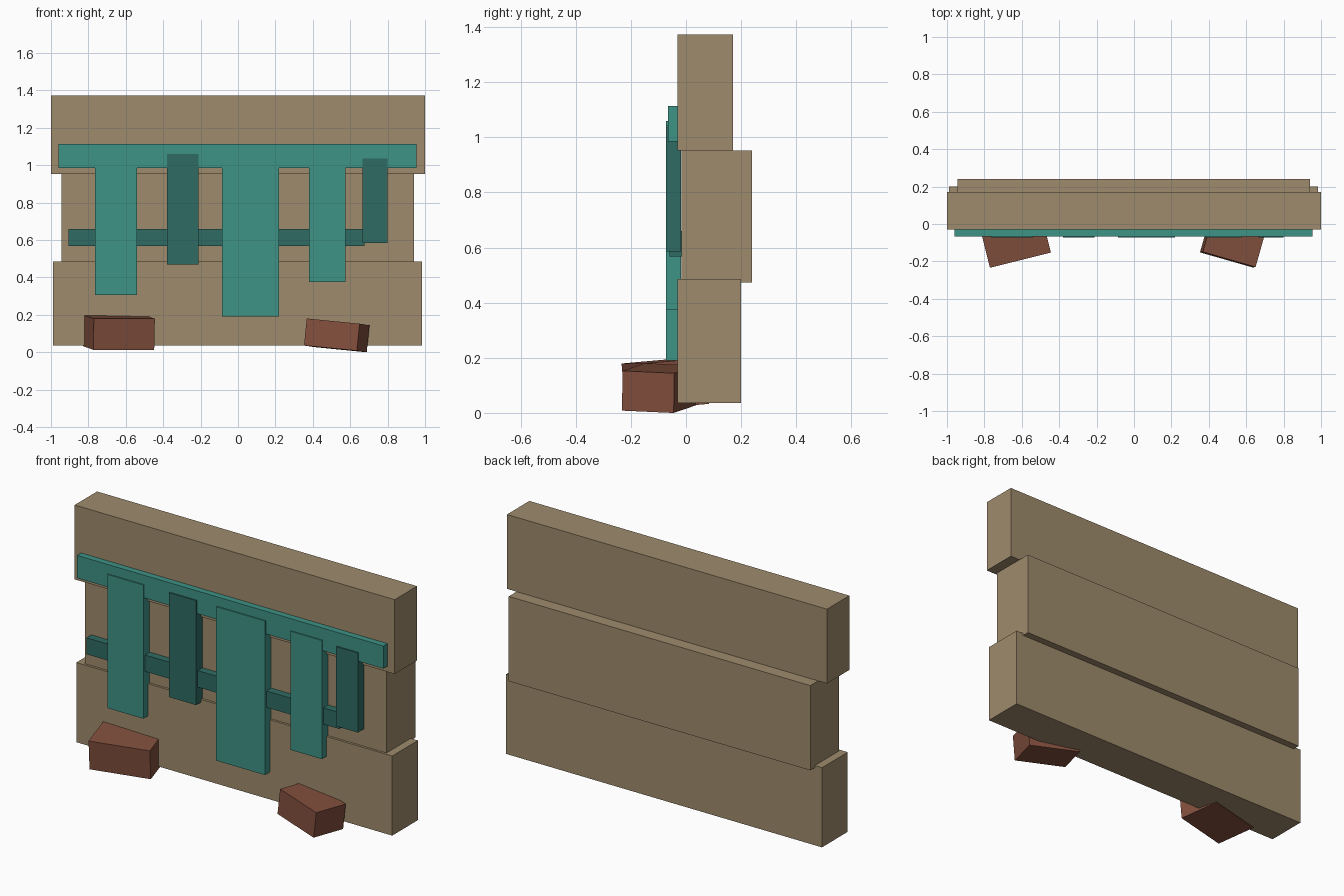
import bpy
from math import radians

cube = bpy.data.objects.get("Cube")
if cube:
    bpy.data.objects.remove(cube, do_unlink=True)


def material(name, rgb):
    """Flat colour given as 0-255 display values, stored as linear."""
    lin = [((c / 255 + 0.055) / 1.055) ** 2.4 for c in rgb]
    mat = bpy.data.materials.new(name)
    mat.use_nodes = True
    mat.diffuse_color = (*lin, 1)
    bsdf = mat.node_tree.nodes["Principled BSDF"]
    bsdf.inputs["Base Color"].default_value = (*lin, 1)
    bsdf.inputs["Roughness"].default_value = 0.9
    return mat


tan = material("tan wood", (159, 139, 109))
teal = material("teal paint", (62, 147, 134))
dark_teal = material("dark teal paint", (47, 107, 99))
brick_red = material("brick red", (130, 79, 61))


def block(name, mat, centre, size, rotation=(0, 0, 0)):
    bpy.ops.mesh.primitive_cube_add(size=1, location=centre)
    obj = bpy.context.object
    obj.name = obj.data.name = name
    obj.scale = size
    bpy.ops.object.transform_apply(location=False, rotation=False, scale=True)
    obj.rotation_euler = [radians(a) for a in rotation]
    obj.data.materials.append(mat)
    return obj


def span(name, mat, x, y, z):
    """Block given by its (min, max) range on each axis."""
    ranges = (x, y, z)
    return block(name, mat, [(a + b) / 2 for a, b in ranges],
                 [b - a for a, b in ranges])


# Three stacked wall planks
span("bottom_plank", tan, (-0.99, 0.985), (-0.03, 0.2), (0.036, 0.486))
span("middle_plank", tan, (-0.945, 0.94), (-0.017, 0.24), (0.474, 0.953))
span("top_plank", tan, (-1, 1), (-0.03, 0.17), (0.953, 1.373))

# Horizontal rails
span("upper_rail", teal, (-0.96, 0.955), (-0.066, -0.02), (0.985, 1.113))
span("lower_rail", dark_teal, (-0.905, 0.675), (-0.06, -0.015), (0.567, 0.66))

# Hanging strips of uneven width and length
strips = [
    (teal, (-0.765, -0.54), (0.305, 1.06)),
    (dark_teal, (-0.38, -0.21), (0.47, 1.06)),
    (teal, (-0.085, 0.22), (0.19, 1.06)),
    (teal, (0.38, 0.575), (0.375, 1.045)),
    (dark_teal, (0.665, 0.8), (0.585, 1.035)),
]
for i, (mat, x, z) in enumerate(strips, 1):
    span(f"hanging_strip_{i}", mat, x, (-0.073, -0.018), z)

# Two tilted bricks at the foot
block("right_brick", brick_red, (-0.637, -0.075, 0.106),
      (0.336, 0.23, 0.167), (5, 0, 14))
block("left_brick", brick_red, (0.528, -0.097, 0.09),
      (0.295, 0.195, 0.145), (-2.5, 5.4, -16))
